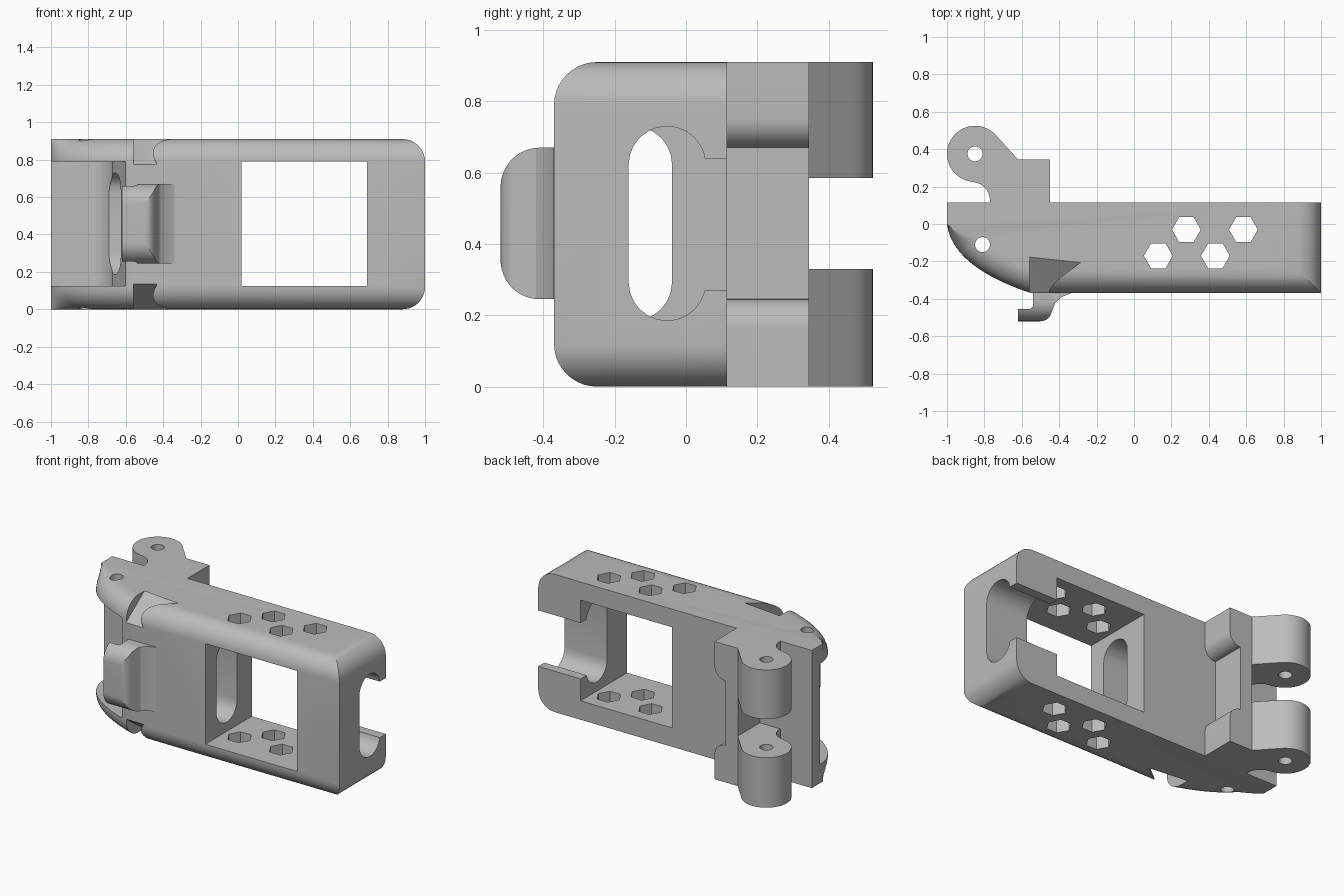
import bpy, bmesh
from math import sin, cos, pi, radians
from mathutils import Vector

if "Cube" in bpy.data.objects:
    bpy.data.objects.remove(bpy.data.objects["Cube"], do_unlink=True)

H = 0.91          # overall height
R = 0.12          # rounding of the long edges
FRONT, BACK = -0.37, 0.115

grey = bpy.data.materials.new("plain grey")
grey.use_nodes = True
grey.diffuse_color = (0.5, 0.5, 0.5, 1)
grey.node_tree.nodes["Principled BSDF"].inputs["Base Color"].default_value = (0.5, 0.5, 0.5, 1)


def finish_mesh(name, bm):
    bmesh.ops.recalc_face_normals(bm, faces=bm.faces)
    mesh = bpy.data.meshes.new(name)
    bm.to_mesh(mesh)
    bm.free()
    mesh.materials.append(grey)
    obj = bpy.data.objects.new(name, mesh)
    bpy.context.collection.objects.link(obj)
    return obj


def loft(name, rings):
    bm = bmesh.new()
    loops = [[bm.verts.new(p) for p in ring] for ring in rings]
    n = len(loops[0])
    for a, b in zip(loops, loops[1:]):
        for i in range(n):
            j = (i + 1) % n
            bm.faces.new((a[i], a[j], b[j], b[i]))
    bm.faces.new(loops[0])
    bm.faces.new(loops[-1])
    return finish_mesh(name, bm)


def prism(name, outline, lo, hi, axis="z"):
    place = {"z": lambda u, v, w: (u, v, w),
             "y": lambda u, v, w: (u, w, v),
             "x": lambda u, v, w: (w, u, v)}[axis]
    return loft(name, [[place(u, v, w) for u, v in outline] for w in (lo, hi)])


def arc(cx, cy, r, start, end, steps=12):
    angles = [radians(start + (end - start) * i / steps) for i in range(steps + 1)]
    return [(cx + r * cos(a), cy + r * sin(a)) for a in angles]


def circle(cx, cy, r, sides=32):
    return arc(cx, cy, r, 0, 360 - 360 / sides, sides - 1)


def rect(u0, v0, u1, v1):
    return [(u0, v0), (u1, v0), (u1, v1), (u0, v1)]


def stadium(y, r, z0, z1):
    return arc(y, z1 - r, r, 0, 180) + arc(y, z0 + r, r, 180, 360)


def hull(name, points):
    bm = bmesh.new()
    for p in points:
        bm.verts.new(p)
    bmesh.ops.convex_hull(bm, input=bm.verts)
    return finish_mesh(name, bm)


def combine(obj, cutter, operation="DIFFERENCE"):
    mod = obj.modifiers.new("cut", "BOOLEAN")
    mod.operation, mod.solver, mod.object = operation, "EXACT", cutter
    bpy.context.view_layer.objects.active = obj
    bpy.ops.object.modifier_apply(modifier=mod.name)
    bpy.data.objects.remove(cutter, do_unlink=True)


# Body outline: each point carries the direction in which the rounding pulls it
outline = [((1, BACK), (-1, 0)), ((-1, BACK), (0, 0))]
p0, p1, p2 = Vector((-1, 0)), Vector((-0.97, -0.23)), Vector((-0.55, FRONT))
for i in range(17):
    t = i / 16
    p = p0 * (1 - t) ** 2 + p1 * 2 * t * (1 - t) + p2 * t * t
    d = ((p1 - p0) * (1 - t) + (p2 - p1) * t).normalized()
    outline.append((p, Vector((-d.y, d.x)) * min(1, t * 3)))
outline += [((-0.5, FRONT), (0, 1)), ((1, FRONT), (-1, 1))]

steps = [pi / 2 * i / 10 for i in range(11)]
layers = [(R * (1 - sin(a)), R * (1 - cos(a))) for a in reversed(steps)]
layers += [(H - z, d) for z, d in reversed(layers)]
body = loft("body", [[(p[0] + n[0] * d, p[1] + n[1] * d, z) for p, n in outline]
                     for z, d in layers])

# Window through the body and the lengthwise slots
combine(body, prism("window", rect(0.02, 0.125, 0.69, 0.79), -1, 1, "y"))
combine(body, prism("inner_slot", stadium(-0.147, 0.108, 0.185, 0.73), -0.8, 0.1, "x"))
combine(body, prism("end_slot", stadium(-0.053, 0.108, 0.185, 0.73), 0.6, 1.1, "x"))
combine(body, prism("end_neck", rect(-0.04, 0.27, 0.3, 0.64), 0.6, 1.1, "x"))

# Roller pocket between the two end plates
pocket = [(-1.2, 0.03)] + arc(-0.81, -0.11, 0.14, 90, 0) + [
    (-0.64, -0.2), (-0.6, -0.36), (-0.6, -0.6), (-1.2, -0.6)]
combine(body, prism("pocket", pocket, 0.125, 0.79))

# Pin hole and hexagonal holes
combine(body, prism("pin_hole", circle(-0.81, -0.11, 0.04), -0.1, 1))
for x, y in ((0.13, -0.17), (0.28, -0.03), (0.435, -0.17), (0.585, -0.03)):
    combine(body, prism("hex_hole", circle(x, y, 0.077, 6), -0.1, 1))

# Scooped notches beside the latch, above and below
scoop = [(-0.56, -0.17, 0.915), (-0.28, -0.2, 0.915), (-0.45, -0.39, 0.76),
         (-0.56, -0.39, 0.76), (-0.56, -0.39, 0.95)]
combine(body, hull("scoop", scoop))
combine(body, hull("scoop", [(x, y, H - z) for x, y, z in scoop]))

# Hinge block with a rounded recess on its inner side
block = prism("hinge_block", [(-0.62, 0)] + [(-0.45, 0)]
              + arc(-0.53, 0.165, 0.08, 0, 90) + arc(-0.53, 0.75, 0.08, -90, 0)
              + [(-0.45, H), (-0.62, H)], BACK, 0.345, "y")

# Two hinge lugs
lug = [(-0.62, BACK), (-0.62, 0.345)] + arc(-0.85, 0.375, 0.15, 40, 262, 28) \
    + arc(-0.87, 0.125, 0.1, 88, -5, 10) + [(-0.77, BACK)]
lugs = []
for name, lo, hi in (("lower_lug", 0, 0.33), ("upper_lug", 0.585, H)):
    obj = prism(name, lug, lo, hi)
    combine(obj, prism("lug_hole", circle(-0.85, 0.375, 0.04), -0.1, 1))
    lugs.append(obj)

# Latch hook on the front, with rounded outer corners
hook = [(-0.54, -0.35), (-0.54, -0.44), (-0.555, -0.455), (-0.62, -0.455), (-0.62, -0.52)]
hook += arc(-0.5, -0.46, 0.06, -90, -30, 6) + [(-0.42, -0.42)]
hook += [(-0.385, -0.39), (-0.34, -0.372), (-0.34, -0.35)]
latch = prism("latch_hook", hook, 0.2, 0.7)
rounded = [(-0.3, 0.67)] + arc(-0.41, 0.56, 0.11, 90, 180) \
    + arc(-0.41, 0.355, 0.11, 180, 270) + [(-0.3, 0.245)]
combine(latch, prism("latch_shape", rounded, -0.8, -0.2, "x"), "INTERSECT")

# Smooth the curved surfaces, keep the edges sharp
bpy.ops.object.select_all(action="DESELECT")
for obj in [body, block, latch] + lugs:
    obj.select_set(True)
bpy.context.view_layer.objects.active = body
bpy.ops.object.shade_smooth_by_angle(angle=radians(25))
